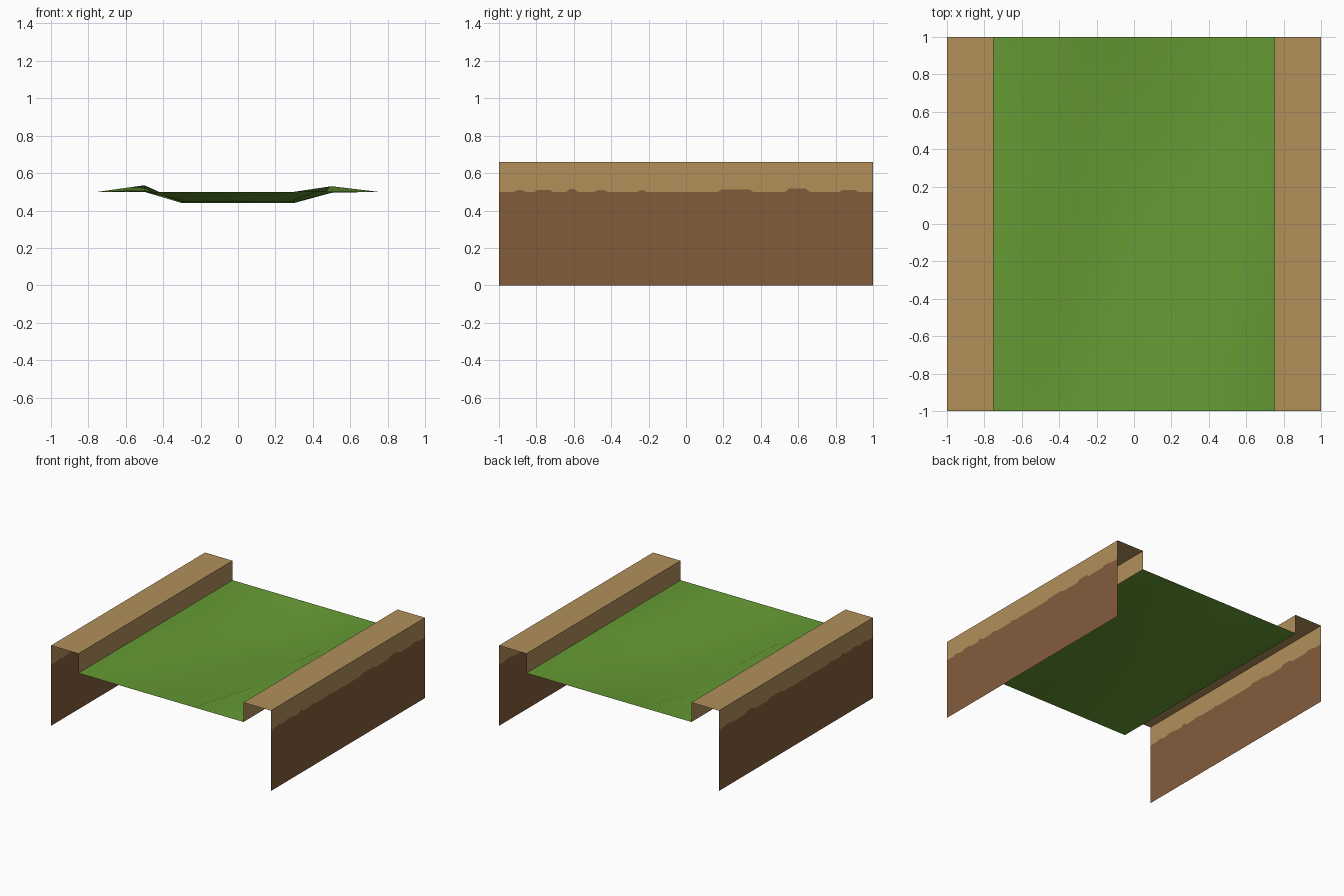
import bpy, bmesh

if "Cube" in bpy.data.objects:
    bpy.data.objects.remove(bpy.data.objects["Cube"])

def material(name, rgb):
    m = bpy.data.materials.new(name)
    m.diffuse_color = (*rgb, 1)
    m.use_nodes = True
    m.node_tree.nodes["Principled BSDF"].inputs["Base Color"].default_value = m.diffuse_color
    return m

TAN = material("sandy_tan", (0.445, 0.279, 0.102))
BROWN = material("earth_brown", (0.231, 0.107, 0.044))
GREEN = material("grass_green", (0.133, 0.323, 0.034))

def build(name, verts, faces, mats):
    me = bpy.data.meshes.new(name)
    me.from_pydata(verts, [], faces)
    for m in mats:
        me.materials.append(m)
    ob = bpy.data.objects.new(name, me)
    bpy.context.collection.objects.link(ob)
    return ob

# slightly uneven soil line on the outer walls: (start y, end y, height of bump)
bumps = [(-.92, -.86, .01), (-.81, -.71, .01), (-.64, -.58, .016), (-.49, -.42, .01),
         (-.26, -.21, .01), (.17, .36, .012), (.53, .66, .018), (.82, .92, .01)]
line = [(-1, .5)]
for a, b, h in bumps:
    line += [(a, .5), (a + .02, .5 + h), (b - .02, .5 + h), (b, .5)]
line.append((1, .5))

def strip(name, s, low, high, mat):
    """Vertical outer wall strip at x = s between two height rules."""
    n = len(line)
    verts = [(s, y, low(z)) for y, z in line] + [(s, y, high(z)) for y, z in line]
    faces = []
    for i in range(n - 1):
        f = (i, i + 1, n + i + 1, n + i)
        faces.append(f if s > 0 else f[::-1])
    return build(name, verts, faces, [mat])

for side, s in (("left", -1), ("right", 1)):
    strip(side + "_soil_wall", s, lambda z: 0, lambda z: z, BROWN)
    strip(side + "_bank_outer_face", s, lambda z: z, lambda z: .66, TAN)
    # bank top and inner step, open at the ends and underneath
    prof = [(1, .66), (.75, .66), (.75, .5)]
    verts = [(s * x, y, z) for y in (-1, 1) for x, z in prof]
    faces = [(i, i + 3, i + 4, i + 1) for i in range(2)]
    if s > 0:
        faces = [f[::-1] for f in faces]
    build(side + "_bank", verts, faces, [TAN])

# sunken grass bed: flat border, low middle, raised lips beside the banks
xs = [-.75, -.5, -.3, 0, .3, .5, .75]
ys = [-1, -.5, 0, .5, 1]
left_lip = [.5, .51, .535, .50, .5]
right_lip = [.5, .53, .53, .495, .5]
middle = [.5, .455, .445, .44, .5]
verts = []
for j, y in enumerate(ys):
    row = [.5, left_lip[j], middle[j], middle[j], middle[j], right_lip[j], .5]
    verts += [(x, y, z) for x, z in zip(xs, row)]
w = len(xs)
faces = [(j * w + i, j * w + i + 1, (j + 1) * w + i + 1, (j + 1) * w + i)
         for j in range(len(ys) - 1) for i in range(w - 1)]
grass = build("grass_bed", verts, faces, [GREEN])
for p in grass.data.polygons:
    p.use_smooth = True

# make sure the grass faces up
bm = bmesh.new()
bm.from_mesh(grass.data)
bm.normal_update()
bmesh.ops.reverse_faces(bm, faces=[f for f in bm.faces if f.normal.z < 0])
bm.to_mesh(grass.data)
bm.free()

# and each bank faces up and inward
for side, s in (("left", -1), ("right", 1)):
    me = bpy.data.objects[side + "_bank"].data
    bm = bmesh.new()
    bm.from_mesh(me)
    bm.normal_update()
    bmesh.ops.reverse_faces(bm, faces=[f for f in bm.faces
                                       if f.normal.z < -.5 or f.normal.x * s > .5])
    bm.to_mesh(me)
    bm.free()
